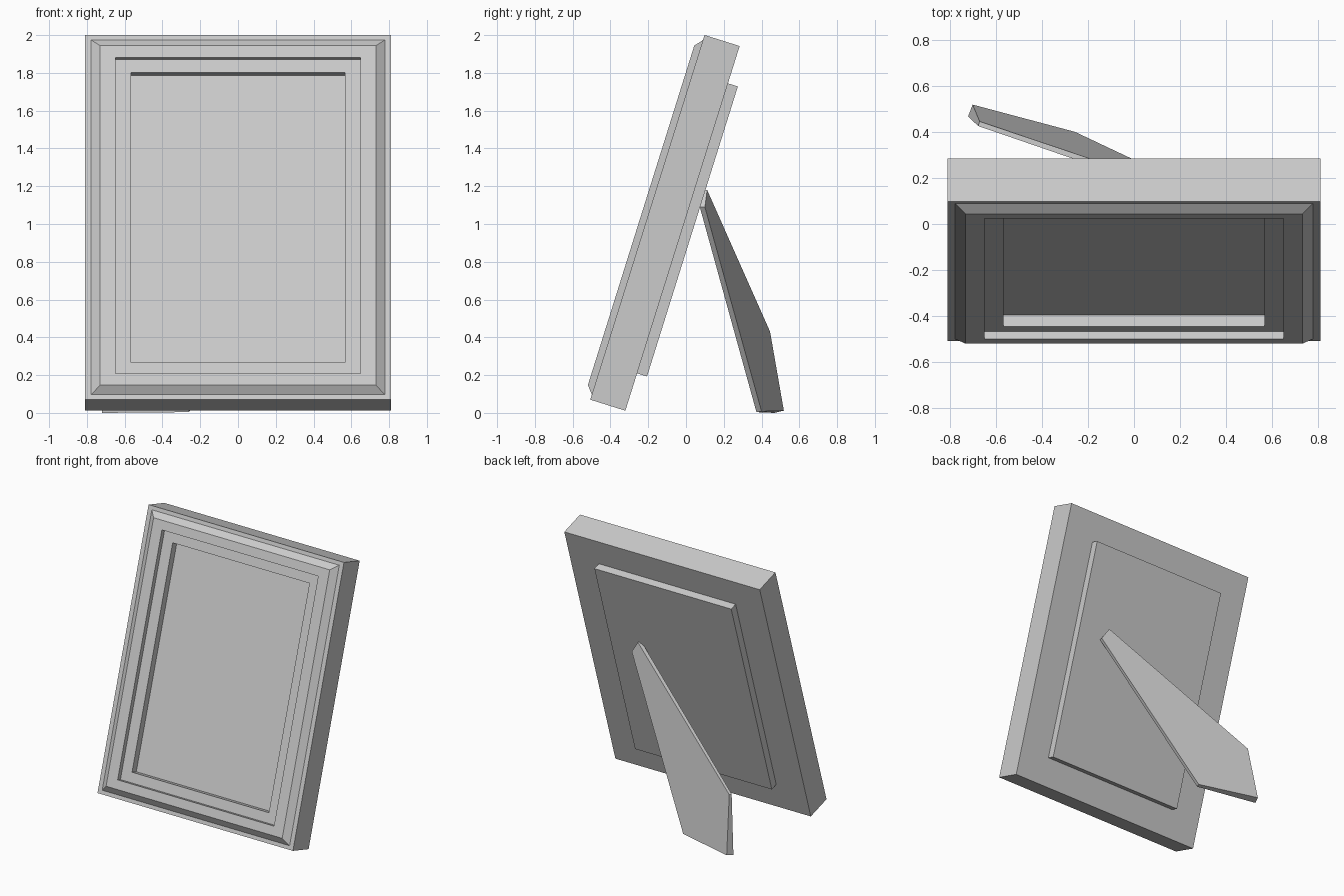
import bpy, bmesh, math

if "Cube" in bpy.data.objects:
    bpy.data.objects.remove(bpy.data.objects["Cube"])

H = 2.023                      # frame height along its own tilted axis
TILT = -math.radians(17.4)     # frame leans back
ORIGIN = (0, -0.507, 0.07)     # lower front edge of the frame


def finish(name, bm):
    bmesh.ops.recalc_face_normals(bm, faces=bm.faces)
    me = bpy.data.meshes.new(name)
    bm.to_mesh(me)
    bm.free()
    ob = bpy.data.objects.new(name, me)
    bpy.context.collection.objects.link(ob)
    return ob


def lean(ob):
    ob.location = ORIGIN
    ob.rotation_euler = (TILT, 0, 0)


def loft(name, loops, cap=False, close=False):
    """Skin a chain of equal-length point loops."""
    bm = bmesh.new()
    rings = [[bm.verts.new(p) for p in lp] for lp in loops]
    pairs = list(zip(rings, rings[1:]))
    if close:
        pairs.append((rings[-1], rings[0]))
    for a, b in pairs:
        n = len(a)
        for i in range(n):
            j = (i + 1) % n
            bm.faces.new((a[i], a[j], b[j], b[i]))
    if cap:
        bm.faces.new(rings[0])
        bm.faces.new(rings[-1])
    return finish(name, bm)


def rect(half_x, margin, depth):
    return [(-half_x, depth, margin), (half_x, depth, margin),
            (half_x, depth, H - margin), (-half_x, depth, H - margin)]


# moulded frame: profile as (half width, margin from top/bottom, depth)
profile = [(0.81, 0, 0.195), (0.81, 0, 0), (0.777, 0.028, 0),
           (0.73, 0.07, -0.035), (0.648, 0.135, -0.035), (0.648, 0.135, 0),
           (0.567, 0.207, 0), (0.567, 0.207, 0.195)]
lean(loft("frame", [rect(*p) for p in profile], close=True))

# picture panel with its backing board standing proud of the frame's back
lean(loft("backing_board", [rect(0.567, 0.207, d) for d in (0.053, 0.25)], cap=True))

# swung-out easel leg: back outline and front outline
back = [(0.32, 0.112, 1.18), (0.38, 0.10, 1.09), (-0.257, 0.40, 0.008),
        (-0.70, 0.518, 0.012), (-0.67, 0.445, 0.43)]
front = [(0.312, 0.085, 1.18), (0.372, 0.073, 1.09), (-0.265, 0.373, 0.004),
         (-0.72, 0.467, 0.0), (-0.676, 0.425, 0.43)]
loft("easel_leg", [back, front], cap=True)
